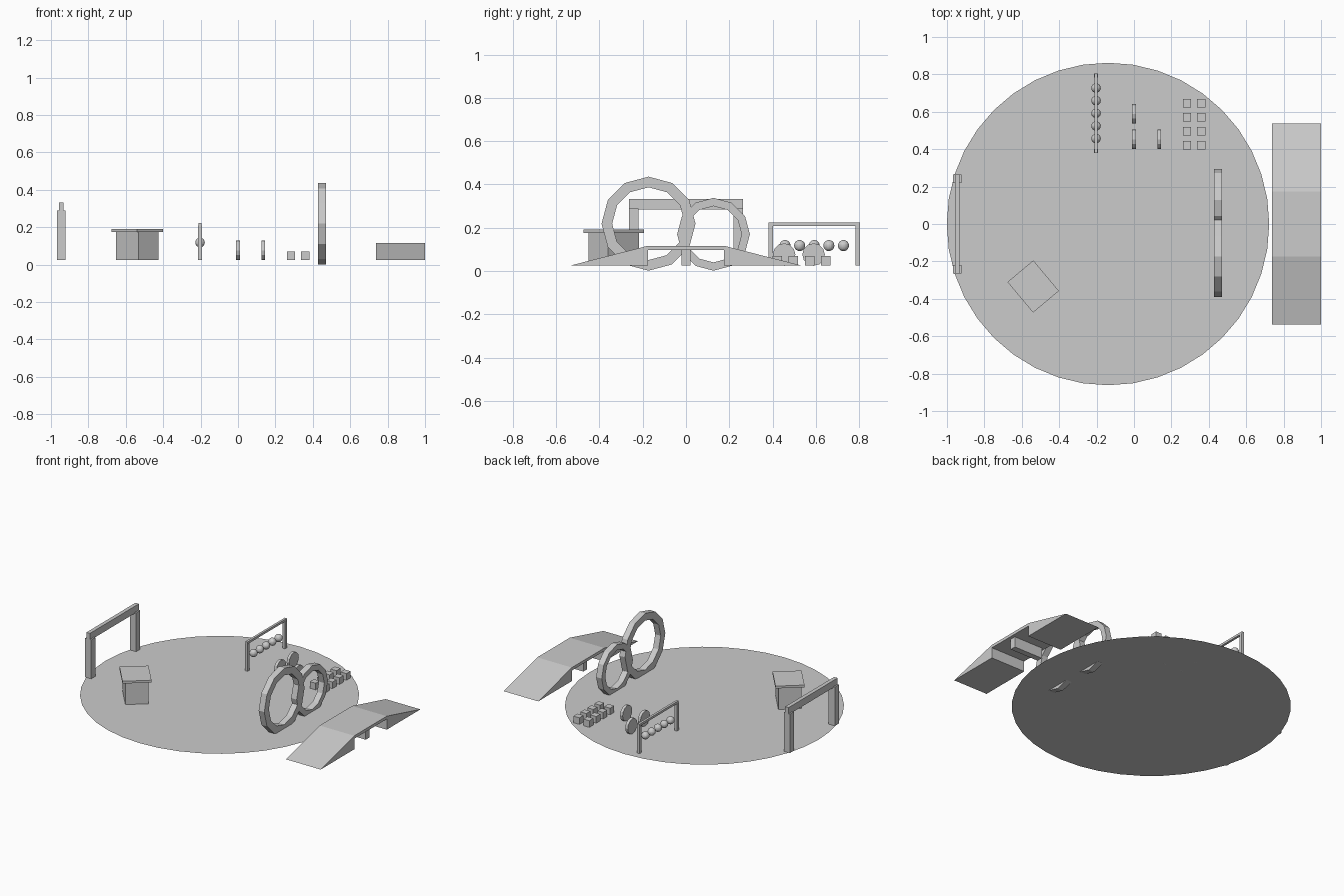
import bpy, bmesh, math
from mathutils import Matrix

if "Cube" in bpy.data.objects:
    bpy.data.objects.remove(bpy.data.objects["Cube"])

FLOOR = 0.025


def finish(name, bm):
    bmesh.ops.recalc_face_normals(bm, faces=bm.faces)
    me = bpy.data.meshes.new(name)
    bm.to_mesh(me)
    bm.free()
    ob = bpy.data.objects.new(name, me)
    bpy.context.collection.objects.link(ob)
    return ob


def box(name, x0, x1, y0, y1, z0, z1):
    bm = bmesh.new()
    bmesh.ops.create_cube(bm, size=1)
    bmesh.ops.scale(bm, vec=(x1 - x0, y1 - y0, z1 - z0), verts=bm.verts)
    ob = finish(name, bm)
    ob.location = ((x0 + x1) / 2, (y0 + y1) / 2, (z0 + z1) / 2)
    return ob


def prism(name, profile, x0, x1):
    """Extrude a (y, z) outline along x."""
    bm = bmesh.new()
    f = bm.faces.new([bm.verts.new((x0, y, z)) for y, z in profile])
    ext = bmesh.ops.extrude_face_region(bm, geom=[f])
    bmesh.ops.translate(bm, vec=(x1 - x0, 0, 0),
                        verts=[v for v in ext['geom'] if isinstance(v, bmesh.types.BMVert)])
    return finish(name, bm)


def circle(y, z, r, n=12):
    return [(y + r * math.cos(2 * math.pi * i / n), z + r * math.sin(2 * math.pi * i / n))
            for i in range(n)]


def ring(name, y, z, r_out, r_in, x0, x1):
    bm = bmesh.new()
    loops = [[bm.verts.new((x, *p)) for p in circle(y, z, r)]
             for x, r in ((x0, r_out), (x1, r_out), (x1, r_in), (x0, r_in))]
    for k in range(4):
        a, b = loops[k], loops[(k + 1) % 4]
        for i in range(12):
            j = (i + 1) % 12
            bm.faces.new((a[i], a[j], b[j], b[i]))
    return finish(name, bm)


# Round floor sheet
bm = bmesh.new()
bmesh.ops.create_circle(bm, cap_ends=True, segments=40, radius=0.862,
                        matrix=Matrix.Translation((-0.139, 0, FLOOR)))
floor = finish("floor_disc", bm)
if floor.data.polygons[0].normal.z < 0:
    floor.data.flip_normals()

# Entrance gate
for side, y in (("front", -0.242), ("back", 0.242)):
    box("gate_post_" + side, -0.968, -0.922, y - 0.022, y + 0.022, FLOOR, 0.29)
box("gate_beam", -0.958, -0.932, -0.264, 0.264, 0.284, 0.332)

# Turned booth with overhanging lid
for name, a, b, z0, z1 in (("booth_body", 0.187, 0.142, FLOOR, 0.175),
                           ("booth_lid", 0.213, 0.18, 0.175, 0.191)):
    ob = box(name, -a / 2, a / 2, -b / 2, b / 2, z0, z1)
    ob.location.x, ob.location.y = -0.539, -0.334
    ob.rotation_euler.z = math.radians(-50)

# Frame with a row of balls
for side, y in (("front", 0.391), ("back", 0.793)):
    box("ball_frame_post_" + side, -0.213, -0.193, y - 0.011, y + 0.011, FLOOR, 0.21)
box("ball_frame_bar", -0.211, -0.195, 0.38, 0.804, 0.209, 0.224)
for i in range(5):
    bm = bmesh.new()
    bmesh.ops.create_uvsphere(bm, u_segments=16, v_segments=10, radius=0.0255)
    ob = finish(f"ball_{i + 1}", bm)
    ob.location = (-0.203, 0.457 + 0.0675 * i, 0.118)

# Standing discs
for i, (x, y) in enumerate(((0, 0.589), (0, 0.453), (0.134, 0.453))):
    prism(f"standing_disc_{i + 1}", circle(y, 0.0765, 0.052), x - 0.0095, x + 0.0095)

# Grid of small blocks
for i, x in enumerate((0.284, 0.359)):
    for j in range(4):
        y = 0.421 + 0.0747 * j
        box(f"block_{i + 1}_{j + 1}", x - 0.022, x + 0.022, y - 0.022, y + 0.022, FLOOR, 0.07)

# Two joined hoops
ring("large_hoop", -0.173, 0.219, 0.217, 0.168, 0.429, 0.471)
ring("small_hoop", 0.127, 0.17, 0.168, 0.13, 0.429, 0.471)

# Bridge ramp: solid ends, thin deck and a middle support
ramp = [(-0.537, FLOOR), (-0.175, FLOOR), (-0.175, 0.097), (0.175, 0.097), (0.175, FLOOR),
        (0.537, FLOOR), (0.175, 0.117), (-0.175, 0.117)]
prism("bridge_ramp", ramp, 0.738, 0.999)
box("bridge_support", 0.76, 0.977, -0.02, 0.02, FLOOR, 0.098)
